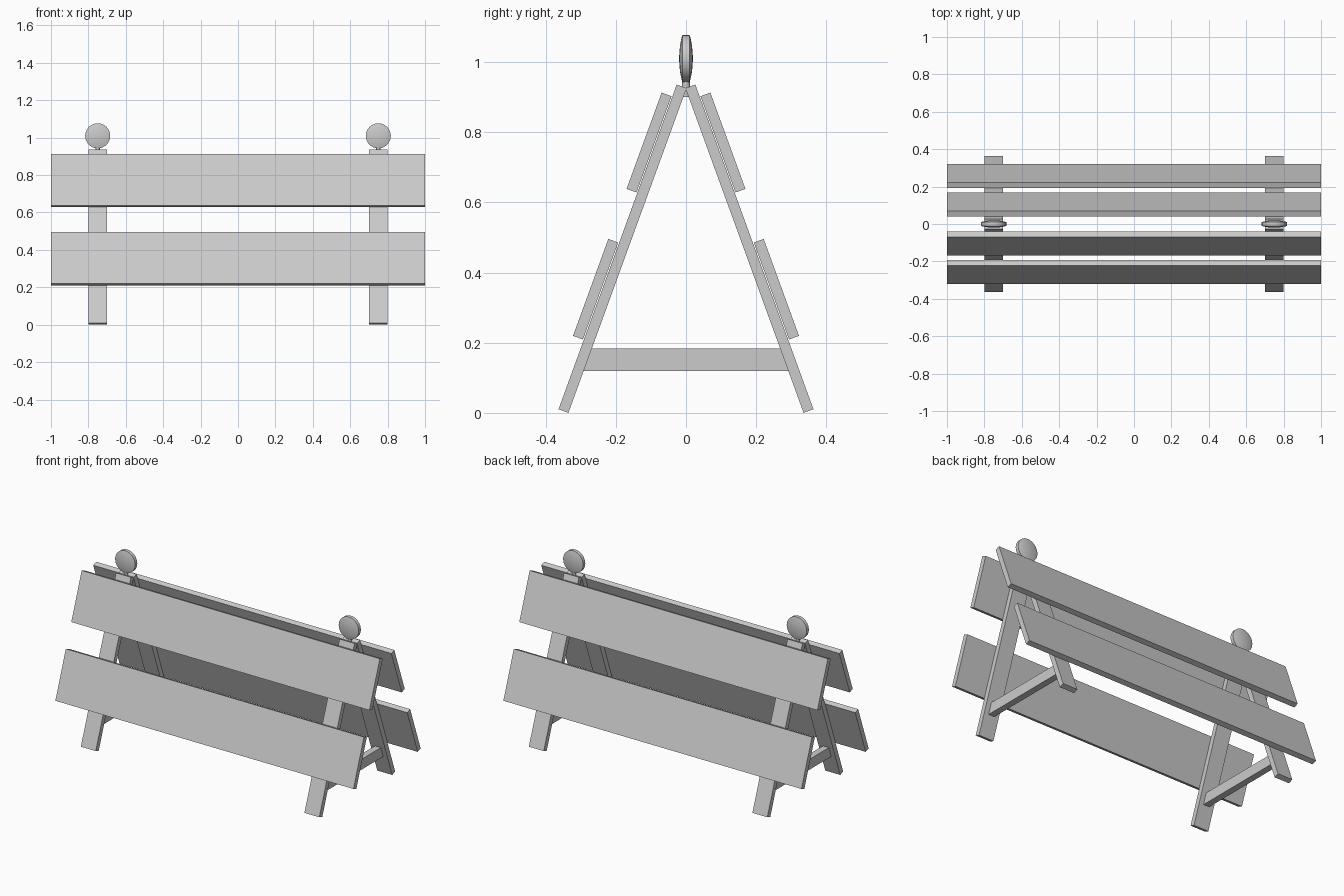
import bpy, bmesh
from math import radians, sin, cos, pi
from mathutils import Matrix, Vector

if "Cube" in bpy.data.objects:
    bpy.data.objects.remove(bpy.data.objects["Cube"])

TILT = radians(20)
T = 0.03            # board thickness


def new_object(name, bm):
    bmesh.ops.recalc_face_normals(bm, faces=bm.faces)
    me = bpy.data.meshes.new(name)
    bm.to_mesh(me)
    bm.free()
    ob = bpy.data.objects.new(name, me)
    bpy.context.collection.objects.link(ob)
    return ob


def extrude_profile(name, pts, x0, x1):
    """Extrude a closed (y, z) outline along x."""
    bm = bmesh.new()
    face = bm.faces.new([bm.verts.new((x0, y, z)) for y, z in pts])
    ext = bmesh.ops.extrude_face_region(bm, geom=[face])
    verts = [g for g in ext["geom"] if isinstance(g, bmesh.types.BMVert)]
    bmesh.ops.translate(bm, verts=verts, vec=(x1 - x0, 0, 0))
    return new_object(name, bm)


def leaning_board(name, side, top_y, top_z, length, x0, x1):
    """Board leaning 20 degrees; (top_y, top_z) is its top outer corner."""
    top = Vector((top_y, top_z))
    down = Vector((sin(TILT), -cos(TILT))) * length
    inward = Vector((-cos(TILT), -sin(TILT))) * T
    pts = [top, top + down, top + down + inward, top + inward]
    return extrude_profile(name, [(side * p.x, p.y) for p in pts], x0, x1)


def lamp(name, x):
    """Flat lens-shaped lamp facing front and back."""
    half = [(0, 0.0195), (0.02, 0.019), (0.04, 0.0165), (0.055, 0.0138), (0.067, 0.0105)]
    profile = half + [(r, -y) for r, y in reversed(half)]
    bm = bmesh.new()
    vs = [bm.verts.new((r, y, 0)) for r, y in profile]
    edges = [bm.edges.new(p) for p in zip(vs, vs[1:])]
    bmesh.ops.spin(bm, geom=vs + edges, cent=(0, 0, 0), axis=(0, 1, 0),
                   angle=2 * pi, steps=32)
    bmesh.ops.remove_doubles(bm, verts=bm.verts, dist=1e-5)
    ob = new_object(name, bm)
    ob.location = (x, 0, 1.01)
    return ob


def stem(name, x):
    bm = bmesh.new()
    bmesh.ops.create_cone(bm, cap_ends=True, segments=16, radius1=0.011, radius2=0.011,
                          depth=0.055, matrix=Matrix.Translation((x, 0, 0.9275)))
    return new_object(name, bm)


def smooth(ob):
    bpy.ops.object.select_all(action='DESELECT')
    ob.select_set(True)
    bpy.context.view_layer.objects.active = ob
    bpy.ops.object.shade_smooth_by_angle(angle=radians(35))


# Planks: two on the front, two on the back
for label, side in (("front", -1), ("back", 1)):
    leaning_board(label + "_upper_plank", side, 0.0695, 0.913, 0.292, -1, 1)
    leaning_board(label + "_lower_plank", side, 0.2215, 0.496, 0.294, -1, 1)

# Two A-frames with crossbar and warning lamp
for label, x in (("left", -0.75), ("right", 0.75)):
    for end, side in (("front", -1), ("back", 1)):
        leaning_board(f"{label}_{end}_leg", side, 0.0265, 0.936, 0.985, x - 0.05, x + 0.05)
    extrude_profile(label + "_crossbar",
                    [(-0.300, 0.12), (0.300, 0.12), (0.277, 0.183), (-0.277, 0.183)],
                    x - 0.02, x + 0.02)
    smooth(stem(label + "_lamp_stem", x))
    smooth(lamp(label + "_lamp", x))
